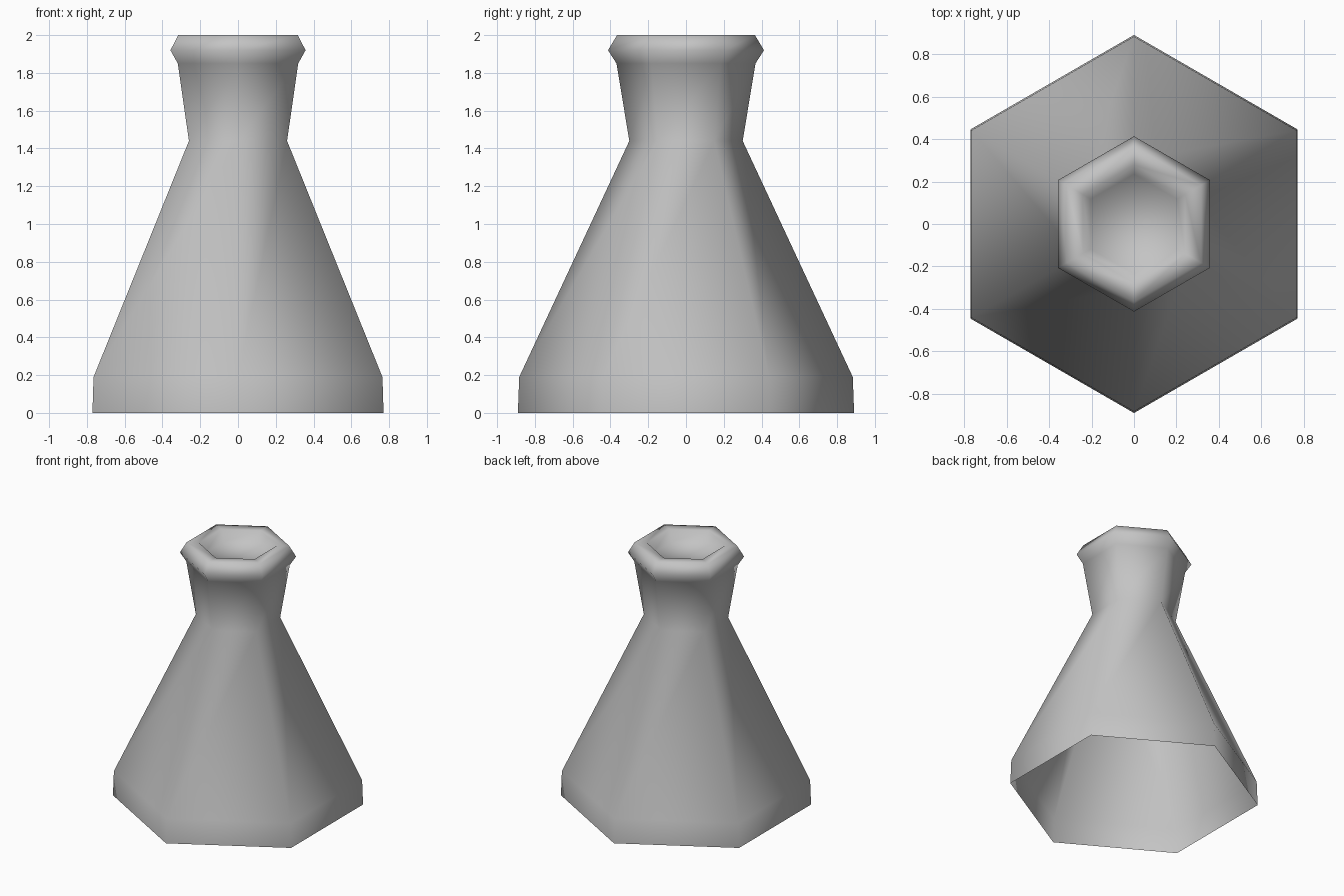
import bpy, bmesh
from math import cos, sin, pi

cube = bpy.data.objects.get("Cube")
if cube:
    bpy.data.objects.remove(cube, do_unlink=True)

SIDES = 6

# Plain grey glass
grey = bpy.data.materials.new("plain_grey")
grey.use_nodes = True
colour = (0.55, 0.55, 0.55, 1)
grey.diffuse_color = colour
grey.node_tree.nodes["Principled BSDF"].inputs["Base Color"].default_value = colour

# Corner radius and height: open foot, sloping body, flared neck, rolled rim
profile = [(0.89, 0), (0.883, 0.19), (0.30, 1.44), (0.368, 1.85),
           (0.413, 1.92), (0.365, 2.0), (0.278, 2.0), (0.235, 1.92)]

bm = bmesh.new()
rings = []
for radius, height in profile:
    angles = [pi / 2 + 2 * pi * i / SIDES for i in range(SIDES)]
    rings.append([bm.verts.new((radius * cos(a), radius * sin(a), height)) for a in angles])

# Walls between neighbouring rings
for low, high in zip(rings, rings[1:]):
    for i in range(SIDES):
        j = (i + 1) % SIDES
        bm.faces.new((low[i], low[j], high[j], high[i]))

# Stopper surface inside the mouth; the foot stays open
bm.faces.new(rings[-1])
for face in bm.faces:
    face.smooth = True

mesh = bpy.data.meshes.new("flask")
bm.to_mesh(mesh)
bm.free()
mesh.materials.append(grey)
flask = bpy.data.objects.new("flask", mesh)
bpy.context.collection.objects.link(flask)
